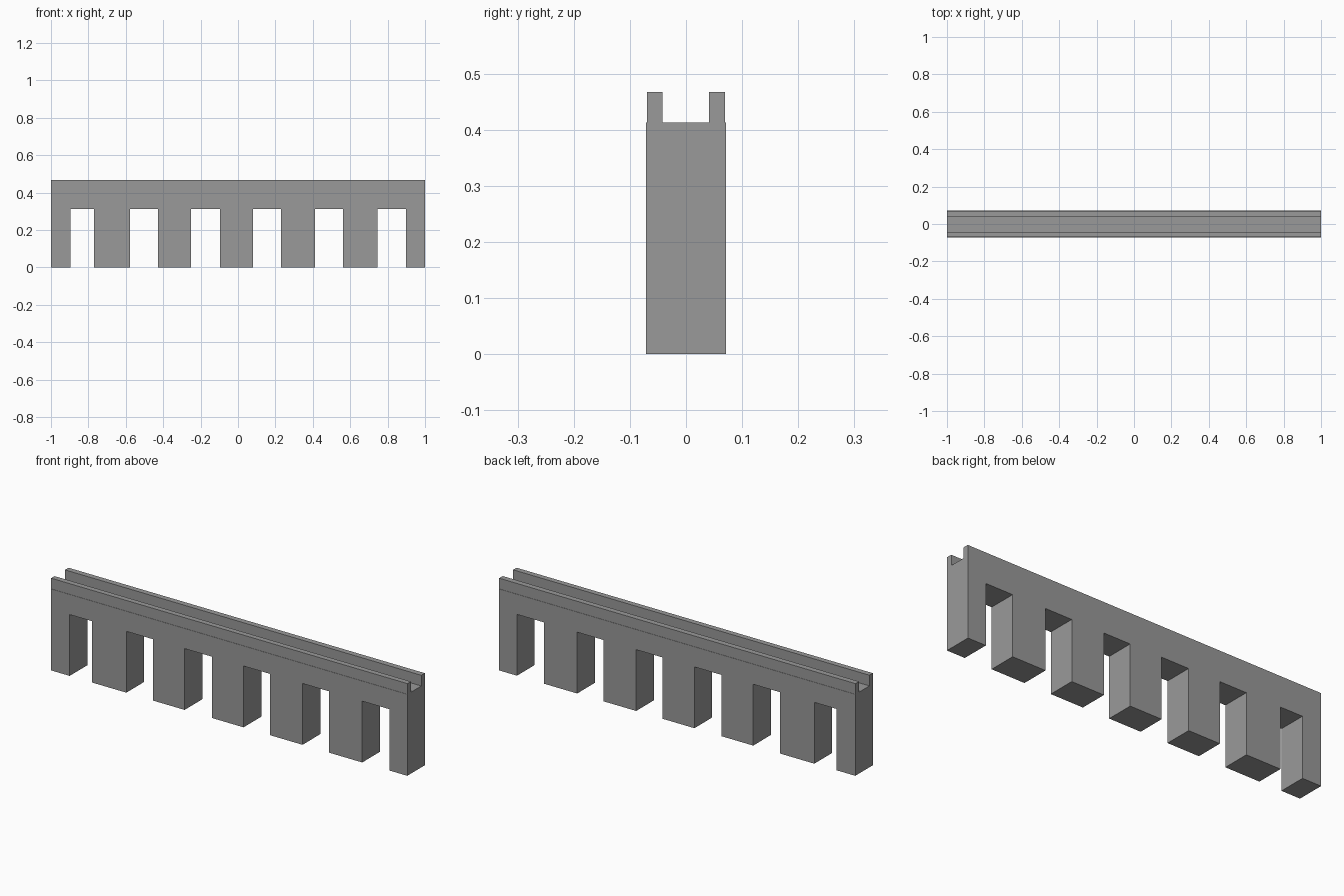
import bpy
import bmesh

cube = bpy.data.objects.get("Cube")
if cube:
    bpy.data.objects.remove(cube, do_unlink=True)

stone = bpy.data.materials.new("grey stone")
stone.use_nodes = True
colour = (0.32, 0.32, 0.32, 1)
stone.diffuse_color = colour
stone.node_tree.nodes["Principled BSDF"].inputs["Base Color"].default_value = colour

HALF_WIDTH = 0.071
DECK = 0.413
SOFFIT = 0.311
TOP = 0.467


def extrude_profile(name, points, y0, y1):
    """Extrude an x-z outline from y0 to y1."""
    bm = bmesh.new()
    face = bm.faces.new([bm.verts.new((x, y0, z)) for x, z in points])
    result = bmesh.ops.extrude_face_region(bm, geom=[face])
    moved = [v for v in result["geom"] if isinstance(v, bmesh.types.BMVert)]
    bmesh.ops.translate(bm, verts=moved, vec=(0, y1 - y0, 0))
    bmesh.ops.recalc_face_normals(bm, faces=bm.faces)
    mesh = bpy.data.meshes.new(name)
    bm.to_mesh(mesh)
    bm.free()
    mesh.materials.append(stone)
    obj = bpy.data.objects.new(name, mesh)
    bpy.context.collection.objects.link(obj)
    return obj


# Deck and piers: one outline with six square openings
openings = [(-0.895, -0.77), (-0.577, -0.427), (-0.25, -0.097),
            (0.081, 0.23), (0.412, 0.561), (0.747, 0.899)]
outline = [(-1, DECK), (-1, 0)]
for left, right in openings:
    outline += [(left, 0), (left, SOFFIT), (right, SOFFIT), (right, 0)]
outline += [(1, 0), (1, DECK)]
extrude_profile("viaduct_body", outline, -HALF_WIDTH, HALF_WIDTH)

# Parapet walls, set back slightly from the deck edges
wall = [(-1, DECK), (1, DECK), (1, TOP), (-1, TOP)]
extrude_profile("front_parapet", wall, -0.0695, -0.042)
extrude_profile("back_parapet", wall, 0.041, 0.0695)
